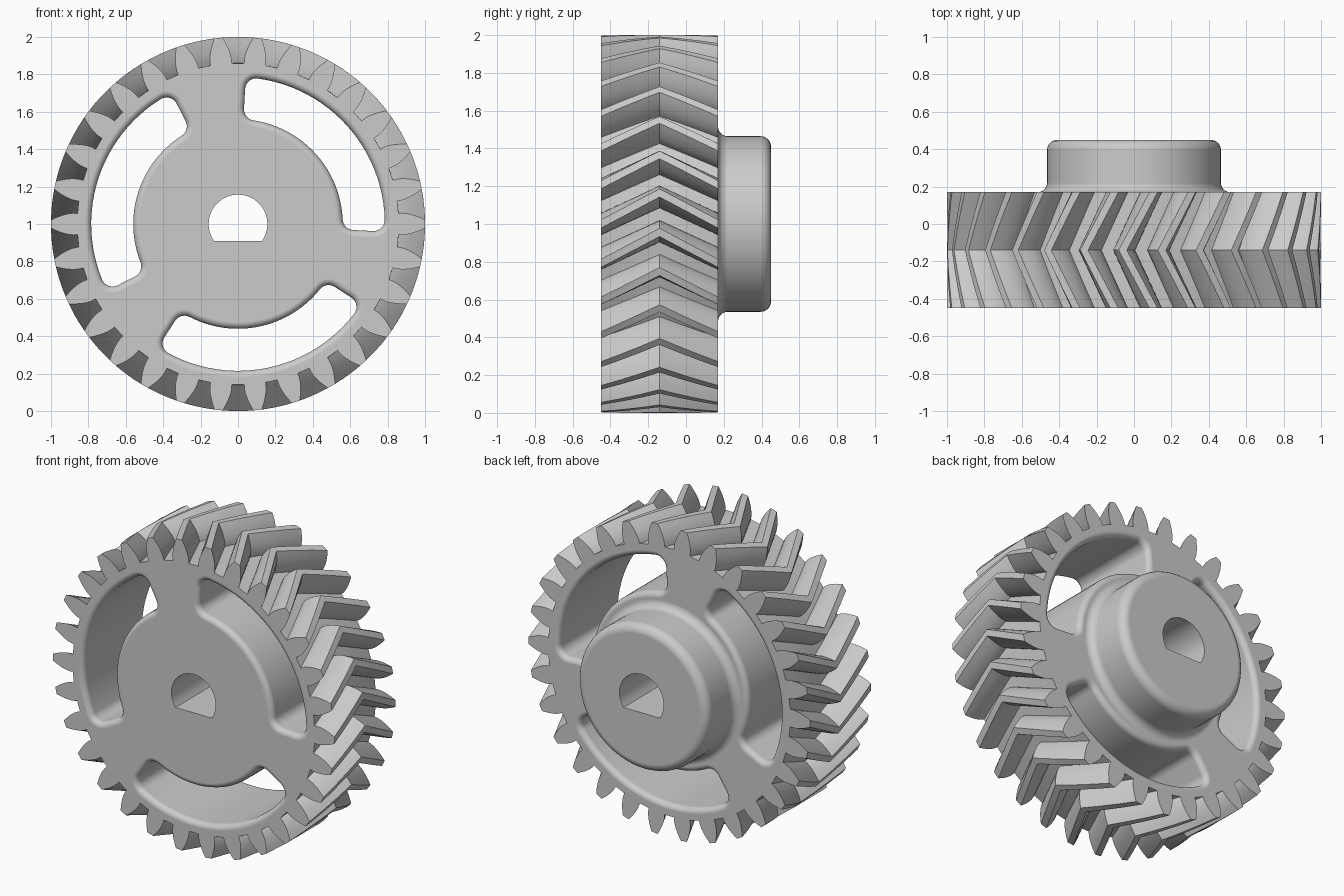
import bpy
import bmesh
from math import sin, cos, tan, asin, acos, pi, radians

if "Cube" in bpy.data.objects:
    bpy.data.objects.remove(bpy.data.objects["Cube"])

FRONT, BACK, HUB_BACK = -0.45, 0.17, 0.45
MID = (FRONT + BACK) / 2
TEETH = 30
TWIST = 0.165
AXIS_Z = 1.0

grey = bpy.data.materials.new("plain grey")
grey.use_nodes = True
grey.diffuse_color = (0.6, 0.6, 0.6, 1)
grey.node_tree.nodes["Principled BSDF"].inputs["Base Color"].default_value = (0.6, 0.6, 0.6, 1)


def polar(r, a):
    return (r * cos(a), r * sin(a))


def loft(name, sections):
    """Closed solid through (outline, y) sections, capped at both ends."""
    bm = bmesh.new()
    rings = [[bm.verts.new((x, y, z + AXIS_Z)) for x, z in outline]
             for outline, y in sections]
    n = len(rings[0])
    for a, b in zip(rings, rings[1:]):
        for i in range(n):
            j = (i + 1) % n
            bm.faces.new((a[i], a[j], b[j], b[i]))
    bm.faces.new(rings[0])
    bm.faces.new(rings[-1])
    bmesh.ops.recalc_face_normals(bm, faces=bm.faces)
    mesh = bpy.data.meshes.new(name)
    bm.to_mesh(mesh)
    bm.free()
    ob = bpy.data.objects.new(name, mesh)
    mesh.materials.append(grey)
    bpy.context.collection.objects.link(ob)
    return ob


def combine(target, tool, operation):
    """Apply a boolean and discard the tool."""
    mod = target.modifiers.new("combine", 'BOOLEAN')
    mod.operation, mod.solver, mod.object = operation, 'EXACT', tool
    bpy.context.view_layer.objects.active = target
    bpy.ops.object.modifier_apply(modifier=mod.name)
    bpy.data.objects.remove(tool)


# Toothed wheel: involute teeth twisted one way, then back
ROOT, BASE, PITCH, TIP = 0.86, 0.881, 0.9375, 1.0


def involute(r):
    a = acos(min(1, BASE / r))
    return tan(a) - a


def half_tooth(r):
    return 0.051 + involute(PITCH) - involute(max(r, BASE))


flank = [ROOT] + [BASE + (TIP - BASE) * i / 5 for i in range(6)]


def gear_outline(turn):
    points = []
    for k in range(TEETH):
        a = 2 * pi * k / TEETH + turn
        points += [polar(r, a - half_tooth(r)) for r in flank]
        points += [polar(r, a + half_tooth(r)) for r in reversed(flank)]
    return points


STEPS = 6
gear = loft("herringbone_gear", [
    (gear_outline(TWIST * (1 - abs(2 * i / STEPS - 1))),
     FRONT + (BACK - FRONT) * i / STEPS) for i in range(STEPS + 1)])


# Rear hub with a filleted foot and rounded rim
def circle(r):
    return [polar(r, 2 * pi * i / 72) for i in range(72)]


HUB_R, FOOT, ROUND = 0.465, 0.05, 0.055
quarter = [pi / 2 * i / 6 for i in range(7)]
profile = [(HUB_R + FOOT, MID)]
profile += [(HUB_R + FOOT * (1 - sin(t)), BACK + FOOT * (1 - cos(t))) for t in quarter]
profile += [(HUB_R - ROUND * (1 - cos(t)), HUB_BACK - ROUND * (1 - sin(t))) for t in quarter]
combine(gear, loft("hub", [(circle(r), y) for r, y in profile]), 'UNION')


# Three curved slots with rounded corners and softened edges
INNER, OUTER, CORNER, EDGE = 0.56, 0.785, 0.06, 0.035
HALF = radians(45)


def slot_outline(middle, grow):
    """Rounded sector: a smaller core pushed outward along its normals."""
    points = []
    r_in, r_out = INNER + CORNER, OUTER - CORNER
    a_in, a_out = HALF - asin(CORNER / r_in), HALF - asin(CORNER / r_out)
    reach = CORNER + grow

    def add(r, a, normal):
        x, z = polar(r, middle + a)
        dx, dz = polar(reach, middle + normal)
        points.append((x + dx, z + dz))

    def corner(r, a, start, end):
        for i in range(9):
            add(r, a, start + (end - start) * i / 8)

    for i in range(24):
        a = a_out * (i / 12 - 1)
        if i:
            add(r_out, a, a)
    corner(r_out, a_out, a_out, HALF + pi / 2)
    corner(r_in, a_in, HALF + pi / 2, a_in + pi)
    for i in range(1, 24):
        a = a_in * (1 - i / 12)
        add(r_in, a, a + pi)
    corner(r_in, -a_in, pi - a_in, 3 * pi / 2 - HALF)
    corner(r_out, -a_out, -pi / 2 - HALF, -a_out)
    return points


flare = [(EDGE * (1 - sin(t)), EDGE * (1 - cos(t))) for t in quarter]
for k in range(3):
    middle = radians(42 + 120 * k)
    cut = [(EDGE, FRONT - 0.1)]
    cut += [(grow, FRONT + depth) for grow, depth in flare]
    cut += [(grow, BACK - depth) for grow, depth in reversed(flare)]
    cut += [(EDGE, BACK + 0.005)]
    combine(gear, loft("slot_cutter", [(slot_outline(middle, g), y) for g, y in cut]),
            'DIFFERENCE')

# D-shaped shaft bore, flat at the bottom
BORE, FLAT = 0.157, -0.09
low = asin(FLAT / BORE)
bore = [polar(BORE, low + (pi - 2 * low) * i / 40) for i in range(41)]
combine(gear, loft("bore_cutter", [(bore, FRONT - 0.1), (bore, HUB_BACK + 0.1)]),
        'DIFFERENCE')

# Smooth shading with crisp tooth edges
bpy.ops.object.select_all(action='DESELECT')
gear.select_set(True)
bpy.context.view_layer.objects.active = gear
bpy.ops.object.shade_smooth_by_angle(angle=radians(30))
weighted = gear.modifiers.new("clean_shading", 'WEIGHTED_NORMAL')
weighted.keep_sharp = True
